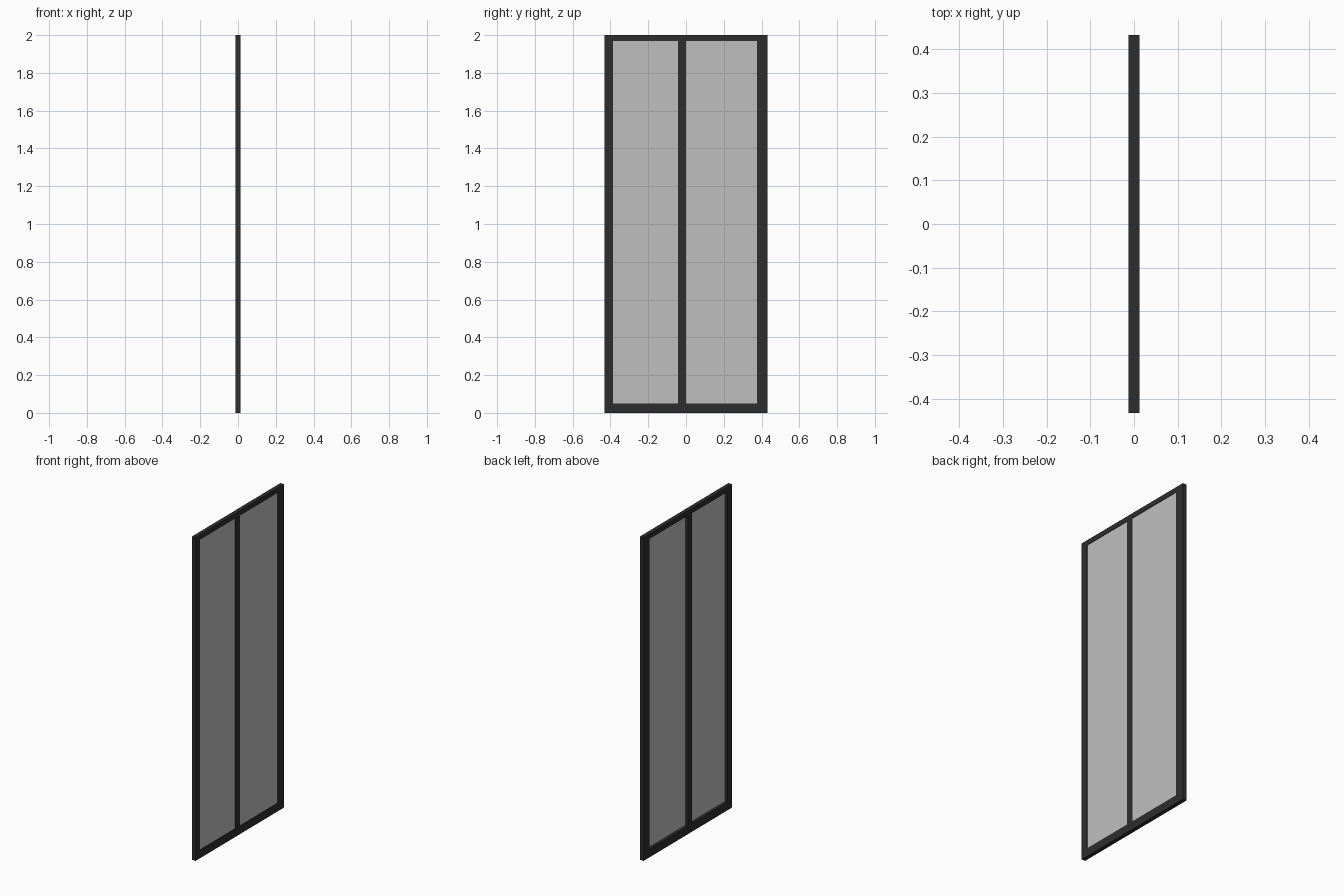
import bpy

if "Cube" in bpy.data.objects:
    bpy.data.objects.remove(bpy.data.objects["Cube"])

def material(name, rgb):
    m = bpy.data.materials.new(name)
    m.diffuse_color = (*rgb, 1)
    m.use_nodes = True
    m.node_tree.nodes["Principled BSDF"].inputs["Base Color"].default_value = m.diffuse_color
    return m

DARK = material("charcoal frame", (0.027, 0.027, 0.027))
PALE = material("pale grey glass", (0.52, 0.52, 0.52))

def box(name, x, y, z, mat):
    """Box from (min, max) ranges on each axis."""
    bpy.ops.mesh.primitive_cube_add(size=1, location=[sum(r) / 2 for r in (x, y, z)])
    o = bpy.context.object
    o.name = name
    o.scale = [r[1] - r[0] for r in (x, y, z)]
    bpy.ops.object.transform_apply(location=False, rotation=False, scale=True)
    o.data.materials.append(mat)
    return o

T = 0.0125            # half thickness of frame
W = 0.432             # half width
LOW, HIGH = 0.05, 1.97
DEPTH = (-T, T)

# Uprights: two side stiles and the centre mullion
box("left_stile", DEPTH, (-W, -0.387), (0, 2), DARK)
box("right_stile", DEPTH, (0.375, W), (0, 2), DARK)
box("mullion", DEPTH, (-0.043, 0.0), (LOW, HIGH), DARK)

# Rails between the stiles
box("bottom_rail", DEPTH, (-0.387, 0.375), (0, LOW), DARK)
box("top_rail", DEPTH, (-0.387, 0.375), (HIGH, 2), DARK)

# Glass panes, set near the +x face and recessed deeper on the other side
for name, span in (("left_pane", (-0.387, -0.043)), ("right_pane", (0.0, 0.375))):
    box(name, (0.005, 0.009), span, (LOW, HIGH), PALE)
